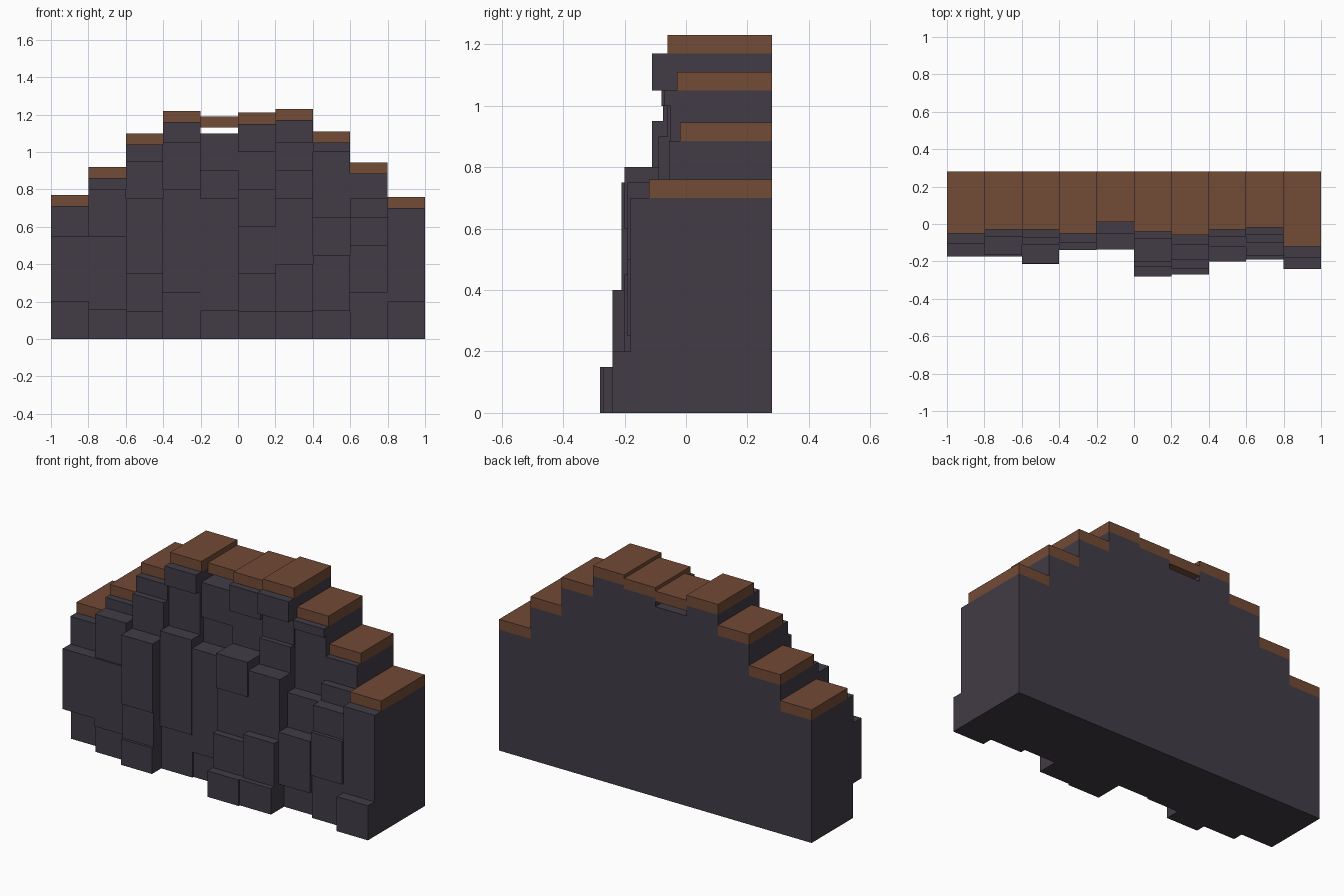
import bpy
import bmesh

cube = bpy.data.objects.get("Cube")
if cube:
    bpy.data.objects.remove(cube, do_unlink=True)

BACK = 0.28
WIDTH = 0.2
CAP_THICKNESS = 0.06


def make_material(name, colour):
    material = bpy.data.materials.new(name)
    material.use_nodes = True
    material.diffuse_color = (*colour, 1)
    material.node_tree.nodes["Principled BSDF"].inputs["Base Color"].default_value = (*colour, 1)
    return material


def extrude_profile(name, profile, left, material):
    """Extrude a side outline of (y, z) points across one column."""
    bm = bmesh.new()
    face = bm.faces.new([bm.verts.new((left, y, z)) for y, z in profile])
    result = bmesh.ops.extrude_face_region(bm, geom=[face])
    moved = [v for v in result["geom"] if isinstance(v, bmesh.types.BMVert)]
    bmesh.ops.translate(bm, verts=moved, vec=(WIDTH, 0, 0))
    bmesh.ops.recalc_face_normals(bm, faces=bm.faces)
    mesh = bpy.data.meshes.new(name)
    bm.to_mesh(mesh)
    bm.free()
    mesh.materials.append(material)
    obj = bpy.data.objects.new(name, mesh)
    bpy.context.collection.objects.link(obj)
    return obj


def stepped_profile(ledges):
    """Side outline of a column whose front steps in and out."""
    profile = [(BACK, 0)]
    bottom = 0
    for top, depth in ledges:
        profile += [(-depth, bottom), (-depth, top)]
        bottom = top
    return profile + [(BACK, bottom)]


rock = make_material("dark rock", (0.054, 0.045, 0.061))
soil = make_material("brown soil", (0.171, 0.070, 0.036))

# Each column: ledges as (top height, forward depth), from the ground up
columns = [
    [(.2, .1), (.55, .175), (.71, .105)],
    [(.155, .16), (.55, .175), (.8, .165), (.86, .07)],
    [(.15, .215), (.35, .2), (.75, .21), (.95, .11), (1.04, .075)],
    [(.25, .13), (.8, .14), (1.05, .06), (1.16, .1)],
    [(.15, .12), (.75, .135), (.9, .03), (1.1, .05)],
    [(.15, .28), (.35, .23), (.6, .19), (.8, .2), (1, .05), (1.15, .08)],
    [(.15, .27), (.4, .24), (.75, .19), (.9, .09), (1.05, .06), (1.17, .11)],
    [(.15, .15), (.45, .2), (.65, .12), (1, .05), (1.05, .07)],
    [(.25, .18), (.5, .19), (.65, .17), (.75, .1), (.885, .055)],
    [(.2, .24), (.7, .18)],
]

# Each cap: underside height is the column top, plus the front edge here
cap_fronts = [-.05, -.03, -.03, -.05, .01, -.04, -.06, -.03, -.02, -.12]
floating_gap = {4: 0.03}

for i, (ledges, front) in enumerate(zip(columns, cap_fronts)):
    left = -1 + i * WIDTH
    extrude_profile(f"rock_column_{i}", stepped_profile(ledges), left, rock)

    # Soil slab on the column
    low = ledges[-1][0] + floating_gap.get(i, 0)
    high = low + CAP_THICKNESS
    slab = [(BACK, low), (front, low), (front, high), (BACK, high)]
    extrude_profile(f"soil_cap_{i}", slab, left, soil)
